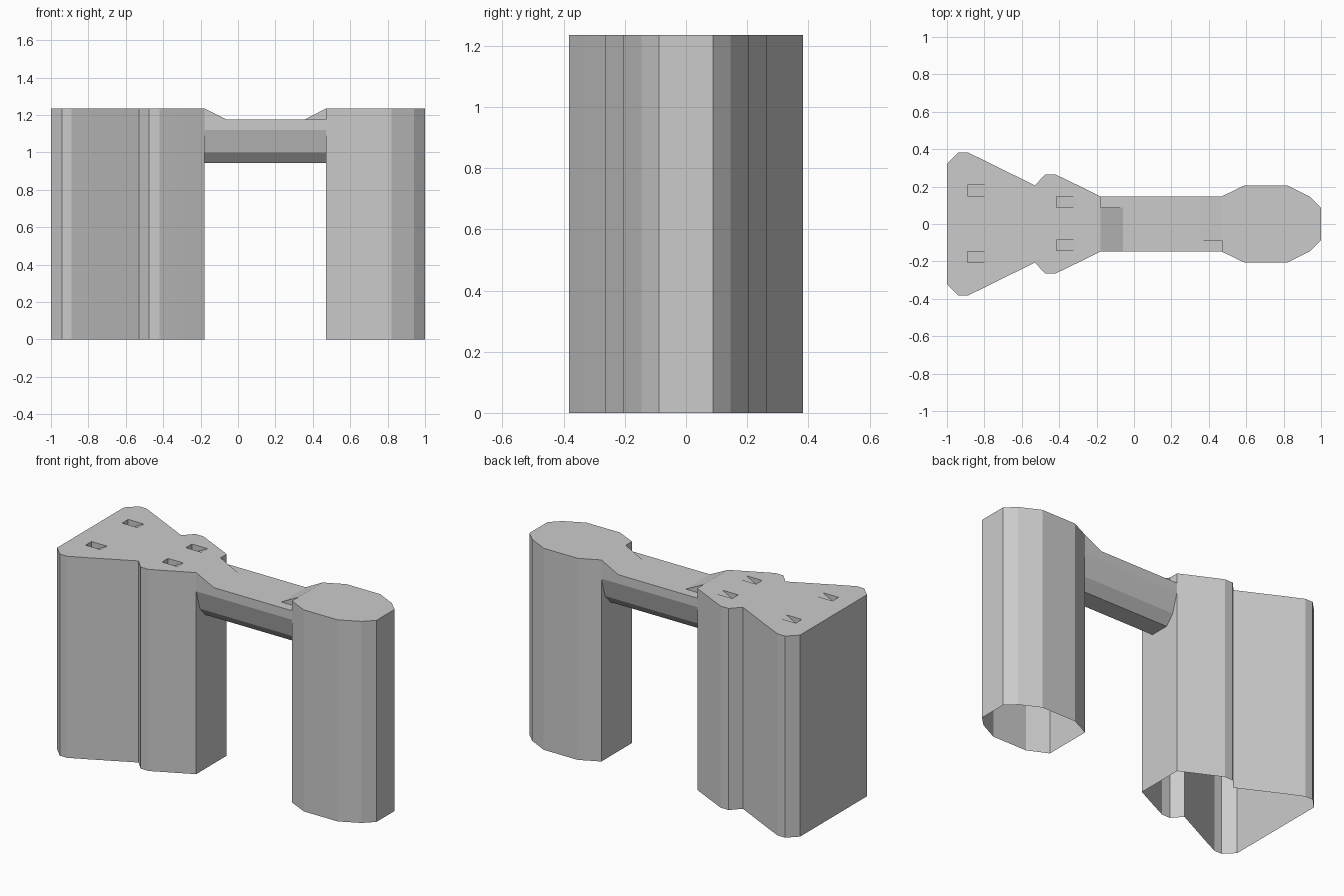
import bpy
from mathutils import Vector
from mathutils.geometry import tessellate_polygon

if "Cube" in bpy.data.objects:
    bpy.data.objects.remove(bpy.data.objects["Cube"])

TOP, DECK = 1.235, 1.175
FLOORS, PITCH, BAND = 10, 0.1173, 0.04


def make(name, faces):
    """Mesh object from a list of faces, merging shared corners."""
    index, polys = {}, []
    for face in faces:
        polys.append([index.setdefault(tuple(round(c, 5) for c in p), len(index))
                      for p in face if True])
        # keep insertion order of corners
    mesh = bpy.data.meshes.new(name)
    mesh.from_pydata(list(index), [], polys)
    mesh.update()
    obj = bpy.data.objects.new(name, mesh)
    bpy.context.collection.objects.link(obj)
    return obj


def tower(name, half, closing, dips):
    """half: (x, y, window flag of the wall to the next point), counter-clockwise."""
    pts = [(x, y) for x, y, _ in half] + [(x, -y) for x, y, _ in reversed(half)]
    flags = [f for _, _, f in half] + [f for _, _, f in reversed(half[:-1])] + [closing]

    # Walls with flush window strips on every storey
    levels = [0]
    for k in range(1, FLOORS + 1):
        levels += [k * PITCH - BAND, k * PITCH]
    levels.append(TOP)
    walls, windows = [], []
    for i, (a, flag) in enumerate(zip(pts, flags)):
        b = pts[(i + 1) % len(pts)]
        for j, (lo, hi) in enumerate(zip(levels, levels[1:])):
            quad = [(*a, lo), (*b, lo), (*b, hi), (*a, hi)]
            (windows if flag and j % 2 else walls).append(quad)

    # Roof with holes where the wedge recesses sit
    loops = [[Vector((*p, TOP)) for p in pts]]
    for x0, x1, y0, y1 in dips:
        loops.append([Vector((x, y, TOP)) for x, y in
                      ((x0, y0), (x0, y1), (x1, y1), (x1, y0))])
    flat = [p for loop in loops for p in loop]
    roof = []
    for tri in tessellate_polygon(loops):
        a, b, c = (flat[i] for i in tri)
        n = (b - a).cross(c - a).z
        if abs(n) > 1e-7:
            roof.append([a, b, c] if n > 0 else [a, c, b])

    # Wedge recesses: back wall, ramp and two triangular cheeks
    for x0, x1, y0, y1 in dips:
        low = TOP - 0.055
        a, b = (x0, y0, TOP), (x0, y1, TOP)
        c, d = (x1, y0, TOP), (x1, y1, TOP)
        e, f = (x0, y0, low), (x0, y1, low)
        roof += [[a, e, f, b], [e, c, d, f], [a, c, e], [b, f, d]]

    make(name + "_walls", walls)
    make(name + "_windows", windows)
    make(name + "_roof", roof)


# Wide tower with flared end
dips = []
for x, y in ((-0.89, 0.15), (-0.415, 0.088)):
    dips += [(x, x + 0.107, y, y + 0.058), (x, x + 0.107, -y - 0.055, -y + 0.003)]
tower("wide_tower",
      [(-0.18, 0.148, 0), (-0.30, 0.207, 1), (-0.42, 0.265, 1), (-0.475, 0.265, 0),
       (-0.53, 0.206, 1), (-0.643, 0.262, 0), (-0.777, 0.329, 1), (-0.89, 0.383, 1),
       (-0.94, 0.383, 0), (-1.0, 0.323, 1)], 0, dips)

# Rounded tower
tower("rounded_tower",
      [(1.0, 0.088, 1), (0.94, 0.146, 1), (0.82, 0.206, 1), (0.59, 0.206, 0),
       (0.47, 0.148, 0)], 1, [])

# Bridge: hull swept between the towers
L, R, W = -0.18, 0.47, 0.148
section = [(-W, DECK), (-W, 1.12), (-0.112, 1.0), (-0.06, 0.943),
           (0.06, 0.943), (0.112, 1.0), (W, 1.12), (W, DECK)]
make("bridge_hull", [[(L, *a), (L, *b), (R, *b), (R, *a)]
                     for a, b in zip(section, section[1:])])

# Bridge deck: level middle, and at each end a ramp beside a level slot
deck = [[(-0.06, -W, DECK), (0.355, -W, DECK), (0.355, W, DECK), (-0.06, W, DECK)]]
for s, foot, head in ((1, -0.06, L), (-1, 0.355, R)):
    outer, inner, far = -W * s, 0.088 * s, W * s
    deck.append([(foot, outer, DECK), (foot, inner, DECK), (head, inner, TOP), (head, outer, TOP)])
    deck.append([(foot, inner, DECK), (foot, far, DECK), (head, far, DECK), (head, inner, DECK)])
    deck.append([(foot, outer, DECK), (head, outer, TOP), (head, outer, DECK)])
    deck.append([(foot, inner, DECK), (head, inner, DECK), (head, inner, TOP)])
make("bridge_deck", deck)
